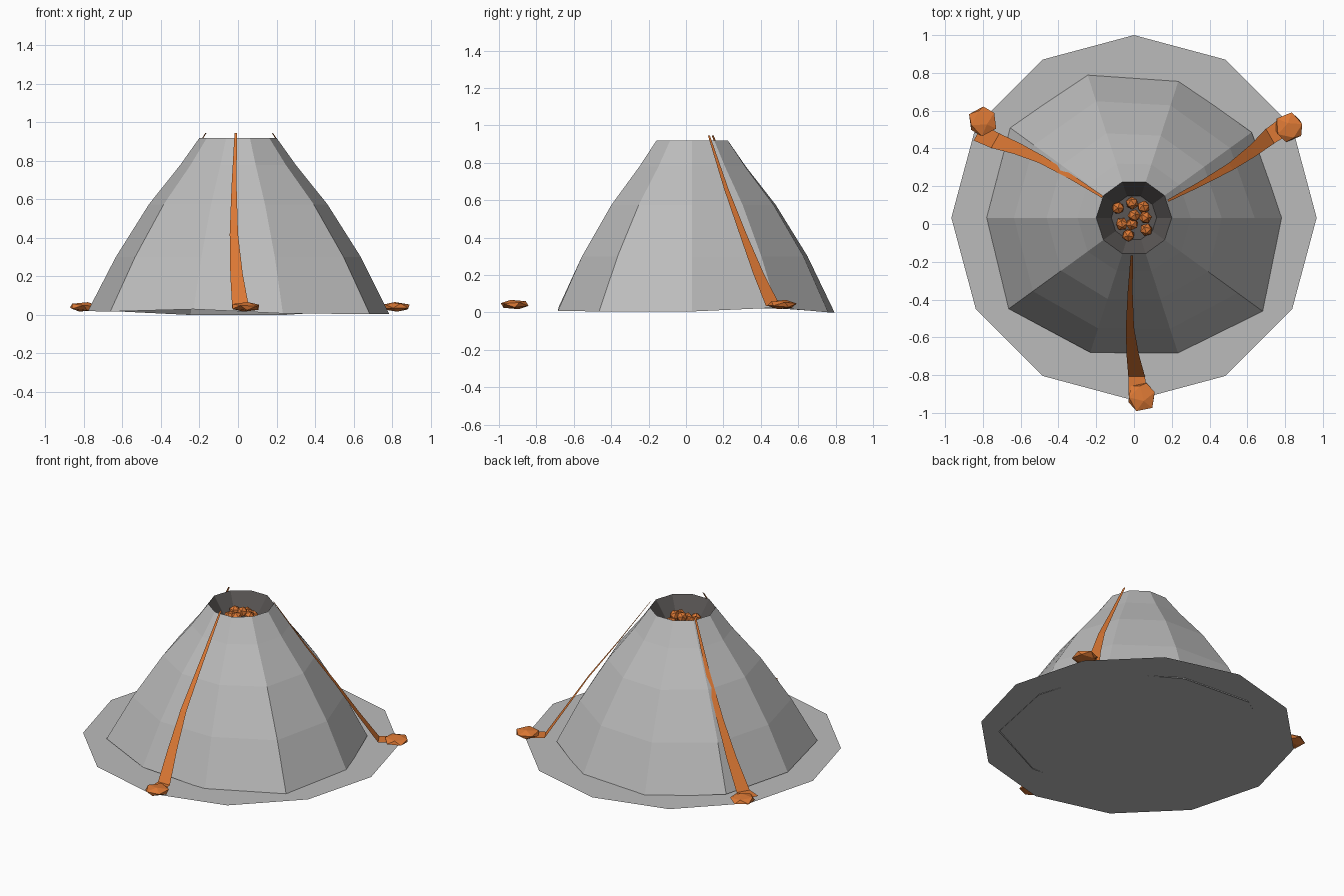
import bpy, bmesh, math
from mathutils import Matrix, Vector

if "Cube" in bpy.data.objects:
    bpy.data.objects.remove(bpy.data.objects["Cube"])

CY = 0.033  # centre of the mountain in y


def material(name, rgb):
    m = bpy.data.materials.new(name)
    m.diffuse_color = (*rgb, 1)
    m.use_nodes = True
    m.node_tree.nodes["Principled BSDF"].inputs["Base Color"].default_value = m.diffuse_color
    return m


GREY = material("rock grey", (0.50, 0.50, 0.50))
DARK = material("crater dark grey", (0.10, 0.092, 0.09))
ORANGE = material("lava orange", (0.72, 0.19, 0.035))


def make(name, verts, faces, mat):
    me = bpy.data.meshes.new(name)
    me.from_pydata(verts, [], faces)
    me.materials.append(mat)
    ob = bpy.data.objects.new(name, me)
    bpy.context.collection.objects.link(ob)
    return ob


def ring(n, r, z, start=0.0):
    return [(r * math.cos(start + math.tau * k / n),
             CY + r * math.sin(start + math.tau * k / n), z) for k in range(n)]


def loft(n, rows):
    return [(j * n + k, j * n + (k + 1) % n, (j + 1) * n + (k + 1) % n, (j + 1) * n + k)
            for j in range(rows - 1) for k in range(n)]


def blob(name, loc, scale, turn):
    bm = bmesh.new()
    mat = (Matrix.Translation(loc) @ Matrix.Diagonal((*scale, 1))
           @ Matrix.Rotation(turn, 4, 'Z') @ Matrix.Rotation(turn * 0.6, 4, 'X'))
    bmesh.ops.create_icosphere(bm, subdivisions=1, radius=1, matrix=mat)
    me = bpy.data.meshes.new(name)
    bm.to_mesh(me)
    bm.free()
    me.materials.append(ORANGE)
    ob = bpy.data.objects.new(name, me)
    bpy.context.collection.objects.link(ob)


# Flat ground disc
make("base_disc", ring(12, 0.967, 0.012, math.pi / 2), [tuple(range(12))], GREY)

# Ten-sided mountain with an uneven foot that evens out towards the top
foot_r = [0.785, 0.77, 0.765, 0.80, 0.81, 0.78, 0.82, 0.75, 0.755, 0.846]
foot_z = [0.005, 0.025, 0.0, 0.0, 0.02, 0.02, 0.018, 0.03, 0.008, 0.005]
profile = [(0.787, 0.0, 1.0), (0.64, 0.30, 0.8), (0.465, 0.575, 0.6),
           (0.30, 0.78, 0.3), (0.20, 0.92, 0.0)]
verts = []
for row, (r, z, rough) in enumerate(profile):
    for k in range(10):
        a = math.tau * k / 10
        rr = r * (1 + rough * (foot_r[k] / 0.787 - 1))
        verts.append((rr * math.cos(a), CY + rr * math.sin(a),
                      foot_z[k] if row == 0 else z))
make("mountain", verts, loft(10, 5), GREY)

# Crater wall and floor, facing inwards
wall = ring(10, 0.20, 0.92) + ring(10, 0.12, 0.80)
make("crater", wall, loft(10, 2) + [tuple(range(10, 20))], DARK)

# Lava lumps in the crater
lumps = [(-0.085, 0.085, 0.83), (-0.01, 0.11, 0.83), (0.05, 0.09, 0.83),
         (-0.065, 0.0, 0.83), (0.0, 0.045, 0.86), (0.06, 0.035, 0.85),
         (-0.03, -0.06, 0.82), (0.065, -0.03, 0.83), (-0.01, 0.0, 0.84)]
for i, p in enumerate(lumps):
    blob("lava_lump_%d" % (i + 1), p, (0.035,) * 3, i * 0.9)

# Lava streams: thin tapering ribbons, (left x, right x, distance out, z)
stream = [(-0.018, -0.006, 0.20, 0.945), (-0.034, -0.007, 0.40, 0.66),
          (-0.043, 0.0, 0.58, 0.42), (-0.040, 0.025, 0.72, 0.21),
          (-0.030, 0.058, 0.84, 0.035), (-0.028, 0.07, 0.94, 0.035)]
for i in range(3):
    rot = Matrix.Rotation(math.tau * i / 3, 3, 'Z')
    pts = []
    for left, right, out, z in stream:
        for x in (left, right):
            pts.append(rot @ Vector((x, -out, z)) + Vector((0, CY, 0)))
    make("lava_stream_%d" % (i + 1), pts,
         [(2 * j, 2 * j + 1, 2 * j + 3, 2 * j + 2)
          for j in range(len(stream) - 1)], ORANGE)

# Flattened lava pools at the stream ends
for i, deg in enumerate((-87.6, 30.3, 147.5)):
    a = math.radians(deg)
    blob("lava_pool_%d" % (i + 1),
         (0.95 * math.cos(a), CY + 0.95 * math.sin(a), 0.042),
         (0.082, 0.082, 0.026), 0.5 + i * 1.3)
